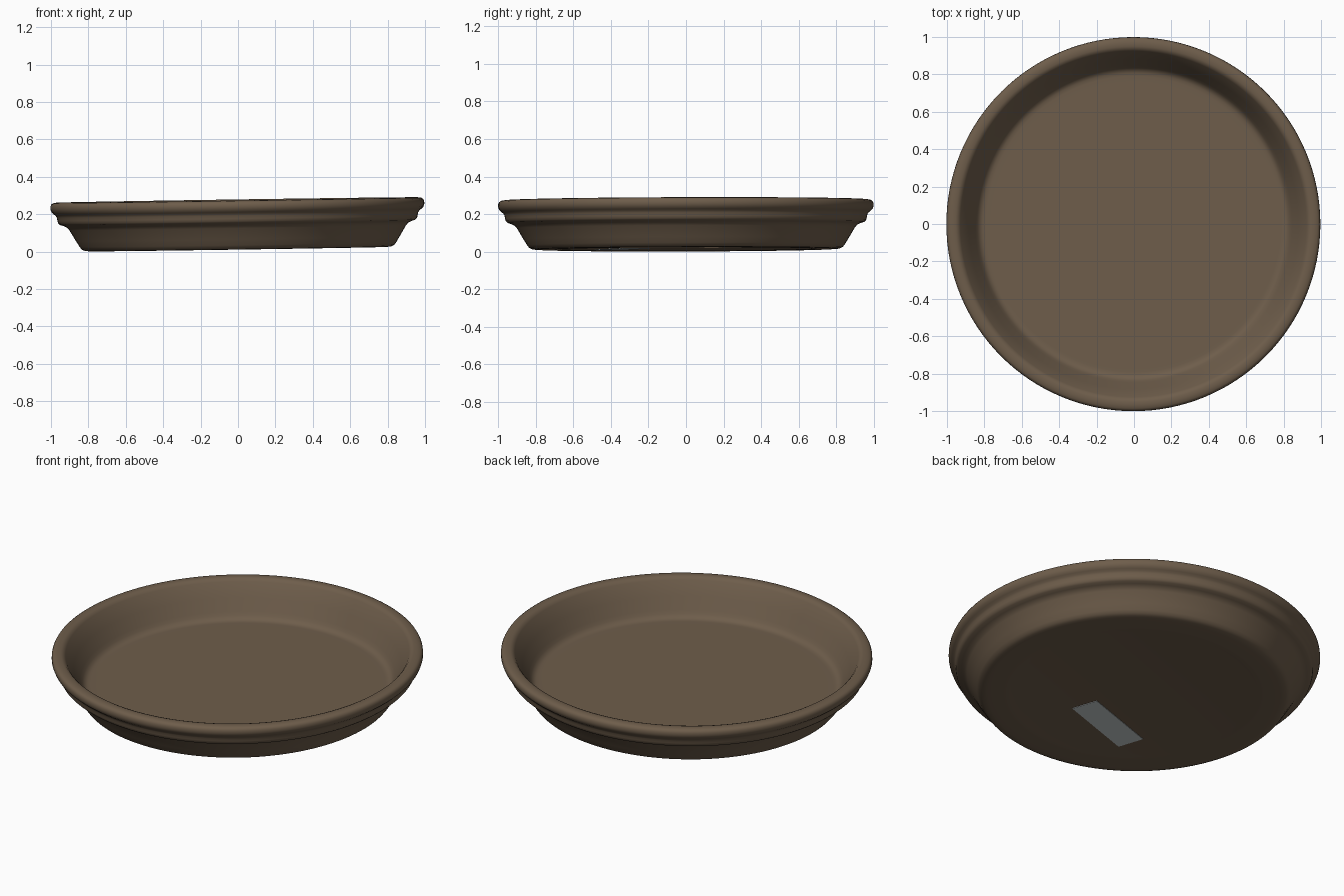
import bpy
import bmesh
from math import radians, tau
from mathutils import Matrix, Vector

cube = bpy.data.objects.get("Cube")
if cube:
    bpy.data.objects.remove(cube, do_unlink=True)


def material(name, colour):
    mat = bpy.data.materials.new(name)
    mat.use_nodes = True
    mat.diffuse_color = (*colour, 1)
    mat.node_tree.nodes["Principled BSDF"].inputs["Base Color"].default_value = (*colour, 1)
    return mat


# The whole dish rests at a very slight tilt
TILT = (Matrix.Translation((0, 0, 0.013))
        @ Matrix.Rotation(-0.015, 4, "Y") @ Matrix.Rotation(0.003, 4, "X"))


def add_object(name, bm, mat):
    bmesh.ops.recalc_face_normals(bm, faces=bm.faces)
    bm.transform(TILT)
    mesh = bpy.data.meshes.new(name)
    bm.to_mesh(mesh)
    bm.free()
    mesh.materials.append(mat)
    obj = bpy.data.objects.new(name, mesh)
    bpy.context.collection.objects.link(obj)
    return obj


brown = material("earthy brown", (0.156, 0.110, 0.070))
grey = material("pale grey", (0.57, 0.61, 0.62))

# Saucer: closed radius/height profile, from under the base round to the floor
profile = [
    (0, 0.005), (0.64, 0.005), (0.67, 0.001), (0.70, 0), (0.79, 0),
    (0.818, 0.002), (0.835, 0.010), (0.846, 0.024),               # foot
    (0.865, 0.055), (0.900, 0.114), (0.912, 0.128),               # lower wall
    (0.930, 0.137), (0.949, 0.143), (0.959, 0.152), (0.963, 0.166),
    (0.966, 0.182), (0.972, 0.193), (0.983, 0.201),               # step
    (0.994, 0.212), (1.0, 0.228), (0.999, 0.244), (0.994, 0.254),
    (0.985, 0.260), (0.968, 0.263), (0.950, 0.263), (0.936, 0.258),  # rim
    (0.925, 0.246), (0.882, 0.170), (0.847, 0.104), (0.836, 0.085),
    (0.824, 0.071), (0.808, 0.064), (0.79, 0.063), (0.76, 0.063), (0, 0.063),
]
bm = bmesh.new()
verts = [bm.verts.new((r, 0, z)) for r, z in profile]
edges = [bm.edges.new(pair) for pair in zip(verts, verts[1:])]
bmesh.ops.spin(bm, geom=verts + edges, cent=(0, 0, 0), axis=(0, 0, 1),
               angle=tau, steps=128, use_duplicate=False)
bmesh.ops.remove_doubles(bm, verts=bm.verts, dist=0.0002)
saucer = add_object("saucer", bm, brown)
for poly in saucer.data.polygons:
    poly.use_smooth = True

# Thin label stuck at an angle inside the shallow recess under the base
bm = bmesh.new()
bmesh.ops.create_cube(bm, size=1)
bmesh.ops.scale(bm, vec=Vector((0.47, 0.155, 0.004)), verts=bm.verts)
bm.transform(Matrix.Translation((-0.10, -0.34, 0.004))
             @ Matrix.Rotation(radians(18), 4, "Z"))
add_object("base_label", bm, grey)
